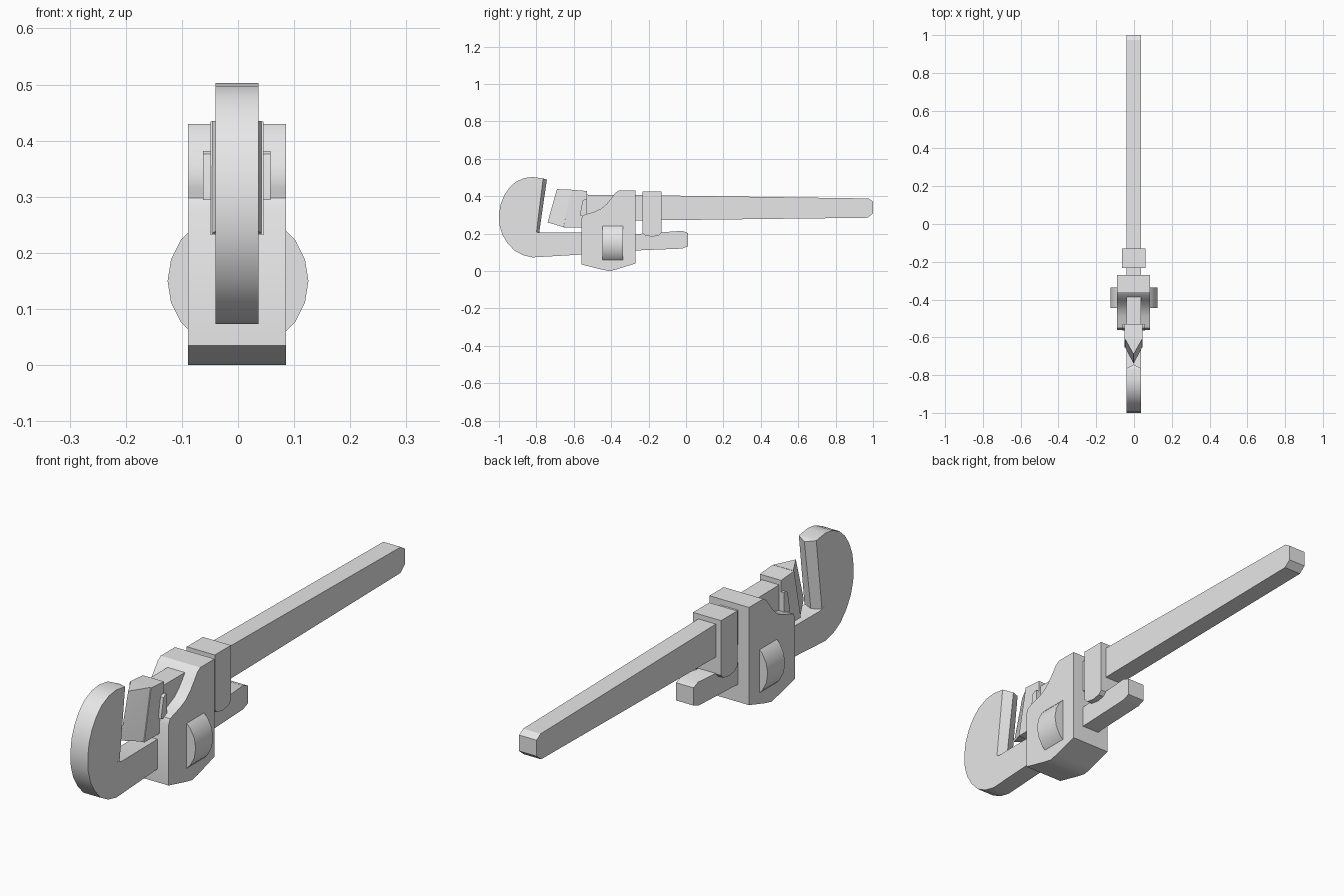
import bpy, bmesh, math
from mathutils import Matrix

if "Cube" in bpy.data.objects:
    bpy.data.objects.remove(bpy.data.objects["Cube"])

steel = bpy.data.materials.new("light_grey_steel")
steel.diffuse_color = (0.8, 0.8, 0.8, 1)
steel.use_nodes = True
steel.node_tree.nodes["Principled BSDF"].inputs["Base Color"].default_value = steel.diffuse_color


def finish(name, bm):
    bmesh.ops.recalc_face_normals(bm, faces=bm.faces)
    mesh = bpy.data.meshes.new(name)
    bm.to_mesh(mesh)
    bm.free()
    mesh.materials.append(steel)
    obj = bpy.data.objects.new(name, mesh)
    bpy.context.collection.objects.link(obj)
    return obj


def plate(name, profile, half_width, offset=-0.002):
    """Side profile of (y, z) points, extruded across x."""
    bm = bmesh.new()
    face = bm.faces.new([bm.verts.new((offset - half_width, y, z)) for y, z in profile])
    ext = bmesh.ops.extrude_face_region(bm, geom=[face])
    bmesh.ops.translate(bm, vec=(2 * half_width, 0, 0),
                        verts=[v for v in ext["geom"] if isinstance(v, bmesh.types.BMVert)])
    return finish(name, bm)


def ridge(name, base, crest, half_width, offset=-0.002):
    """Pointed jaw face: base line on both sides, crest line in the middle."""
    bm = bmesh.new()
    for y, z in base:
        for s in (-1, 1):
            bm.verts.new((offset + s * half_width, y, z))
    for y, z in crest:
        bm.verts.new((offset, y, z))
    bmesh.ops.convex_hull(bm, input=bm.verts)
    bmesh.ops.dissolve_limit(bm, angle_limit=0.01, verts=bm.verts, edges=bm.edges)
    return finish(name, bm)


# Hook jaw with its long shank
plate("hook_jaw", [
    (-0.764, 0.495), (-0.82, 0.503), (-0.865, 0.497), (-0.91, 0.477), (-0.945, 0.445),
    (-0.972, 0.405), (-0.992, 0.355), (-1.0, 0.30), (-0.997, 0.245), (-0.982, 0.195),
    (-0.955, 0.15), (-0.918, 0.11), (-0.872, 0.085), (-0.82, 0.073), (-0.56, 0.088),
    (-0.27, 0.11), (-0.02, 0.12), (0.01, 0.132), (0.01, 0.203), (-0.02, 0.215),
    (-0.27, 0.197), (-0.56, 0.207), (-0.785, 0.205), (-0.81, 0.212), (-0.832, 0.23)], 0.0385)
ridge("hook_jaw_teeth", [(-0.764, 0.495), (-0.832, 0.23), (-0.80, 0.204)],
      [(-0.744, 0.488), (-0.811, 0.23), (-0.785, 0.204)], 0.0385)

# Heel jaw block and its pointed teeth
plate("heel_jaw", [(-0.612, 0.434), (-0.53, 0.428), (-0.53, 0.232), (-0.655, 0.232)], 0.047)
ridge("heel_jaw_teeth", [(-0.611, 0.435), (-0.655, 0.235)],
      [(-0.69, 0.438), (-0.74, 0.26)], 0.044)

# Long handle, running forward through the housing
plate("handle", [
    (-0.54, 0.408), (-0.27, 0.406), (0.975, 0.388), (1.0, 0.372), (1.0, 0.308),
    (0.972, 0.285), (-0.27, 0.27), (-0.54, 0.27)], 0.0385)

# Housing with curved shoulder
plate("housing", [
    (-0.56, 0.035), (-0.45, 0.008), (-0.41, 0.0), (-0.375, 0.008), (-0.27, 0.04),
    (-0.27, 0.43), (-0.36, 0.43), (-0.378, 0.418), (-0.40, 0.389), (-0.425, 0.358),
    (-0.455, 0.333), (-0.49, 0.317), (-0.525, 0.307), (-0.55, 0.298), (-0.56, 0.277)], 0.0875)

# Collar around the handle
plate("collar", [
    (-0.232, 0.424), (-0.13, 0.424), (-0.13, 0.205), (-0.145, 0.19), (-0.18, 0.184),
    (-0.217, 0.19), (-0.232, 0.205)], 0.062)

# Pin through the heel jaw
plate("jaw_pin", [
    (-0.553, 0.376), (-0.543, 0.382), (-0.53, 0.382), (-0.53, 0.305), (-0.541, 0.294),
    (-0.565, 0.294), (-0.565, 0.31)], 0.06)

# Adjusting wheel
bm = bmesh.new()
bmesh.ops.create_cone(bm, cap_ends=True, segments=20, radius1=0.1255, radius2=0.1255, depth=0.11,
                      matrix=Matrix.Translation((0, -0.391, 0.15)) @ Matrix.Rotation(math.pi / 2, 4, "X"))
finish("adjusting_wheel", bm)

# Smooth curves, keep edges sharp
for obj in bpy.data.objects:
    obj.select_set(True)
    bpy.context.view_layer.objects.active = obj
bpy.ops.object.shade_smooth_by_angle(angle=math.radians(30))
